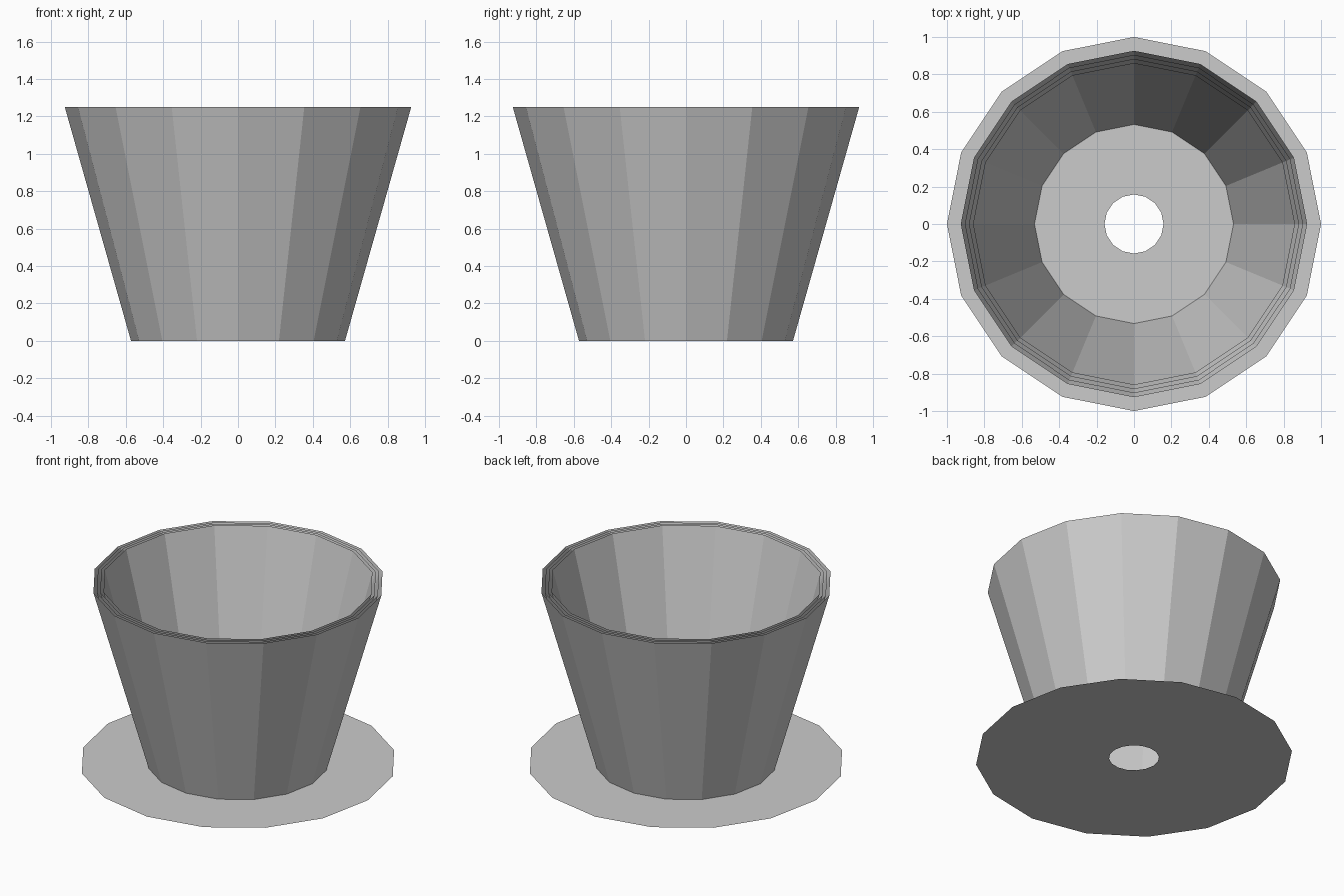
import bpy, bmesh

if "Cube" in bpy.data.objects:
    bpy.data.objects.remove(bpy.data.objects["Cube"])

SIDES = 16


def ring_surface(name, r0, z0, r1, z1, flip=False):
    """Open 16-sided band between two circles."""
    bm = bmesh.new()
    a = bmesh.ops.create_circle(bm, segments=SIDES, radius=r0)["verts"]
    b = bmesh.ops.create_circle(bm, segments=SIDES, radius=r1)["verts"]
    for v in a:
        v.co.z = z0
    for v in b:
        v.co.z = z1
    for i in range(SIDES):
        j = (i + 1) % SIDES
        bm.faces.new((a[i], a[j], b[j], b[i]))
    if flip:
        bmesh.ops.reverse_faces(bm, faces=bm.faces[:])
    mesh = bpy.data.meshes.new(name)
    bm.to_mesh(mesh)
    bm.free()
    obj = bpy.data.objects.new(name, mesh)
    bpy.context.collection.objects.link(obj)
    return obj


# Pot wall: four thin nested tapered shells, the innermost facing inward
for n in range(4):
    s = 1 - n * 0.0233
    ring_surface(f"pot_wall_{n + 1}", 0.572 * s, 0, 0.926 * s, 1.25, flip=(n == 3))

# Saucer: flat sheet with a drain hole, also forming the pot floor
ring_surface("saucer", 1.0, 0, 0.158, 0)
